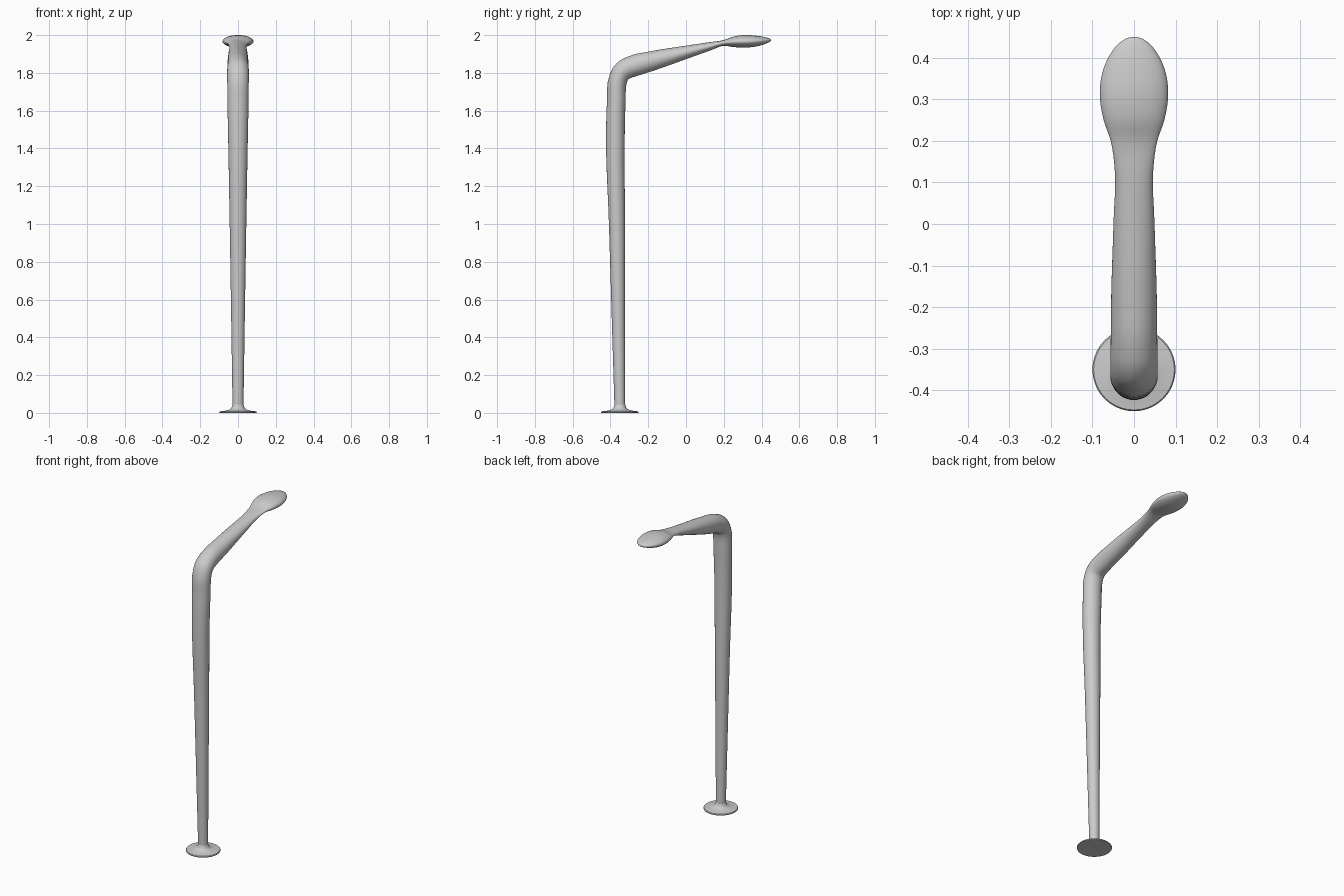
import bpy, bmesh
from math import cos, sin, tau
from mathutils import Vector

if "Cube" in bpy.data.objects:
    bpy.data.objects.remove(bpy.data.objects["Cube"])


def smooth_path(keys, steps):
    """Hermite interpolation of section keys, parametrised by chord length."""
    ks = [Vector(k) for k in keys]
    h = [(b - a).length for a, b in zip(ks, ks[1:])]
    s = [(b - a) / d for a, b, d in zip(ks, ks[1:], h)]
    m = [s[0]] + [(s[i - 1] * h[i] + s[i] * h[i - 1]) / (h[i - 1] + h[i])
                  for i in range(1, len(s))] + [s[-1]]
    out = []
    for i, d in enumerate(h):
        for j in range(steps):
            t = j / steps
            out.append(ks[i] * (2*t**3 - 3*t**2 + 1) + m[i] * d * (t**3 - 2*t**2 + t)
                       + ks[i+1] * (3*t**2 - 2*t**3) + m[i+1] * d * (t**3 - t**2))
    return out + [ks[-1]]


def loft(name, sections, sides=40):
    """Skin ellipses given as (outer y, outer z, inner y, inner z, half width)."""
    bm = bmesh.new()
    rings = []
    for y1, z1, y2, z2, w in sections:
        a, b = Vector((0, y1, z1)), Vector((0, y2, z2))
        c, r = (a + b) / 2, (a - b) / 2
        rings.append([bm.verts.new(c + Vector((w * cos(tau*i/sides), 0, 0)) + r * sin(tau*i/sides))
                      for i in range(sides)])
    for p, q in zip(rings, rings[1:]):
        for i in range(sides):
            j = (i + 1) % sides
            bm.faces.new((p[i], p[j], q[j], q[i]))
    bm.faces.new(rings[0])
    bm.faces.new(rings[-1])
    bmesh.ops.recalc_face_normals(bm, faces=bm.faces)
    mesh = bpy.data.meshes.new(name)
    bm.to_mesh(mesh)
    bm.free()
    obj = bpy.data.objects.new(name, mesh)
    bpy.context.collection.objects.link(obj)
    bpy.ops.object.select_all(action='DESELECT')
    obj.select_set(True)
    bpy.context.view_layer.objects.active = obj
    bpy.ops.object.shade_smooth_by_angle()
    return obj


# Round foot flaring up into the pole
foot = [(0.099, 0), (0.1, 0.004), (0.097, 0.008), (0.07, 0.011), (0.05, 0.015),
        (0.039, 0.021), (0.033, 0.03), (0.029, 0.045)]
loft("foot", [(-0.35 - r, z, -0.35 + r, z, r) for r, z in foot])

# Pole, bent arm and flattened lamp head as one continuous sweep
pole = [
    (-0.379, 0.04, -0.322, 0.04, 0.029),
    (-0.393, 0.5, -0.323, 0.5, 0.036),
    (-0.408, 1.0, -0.323, 1.0, 0.044),
    (-0.423, 1.5, -0.324, 1.5, 0.053),
    (-0.418, 1.65, -0.320, 1.64, 0.056),
    (-0.404, 1.79, -0.313, 1.75, 0.057),
    (-0.385, 1.83, -0.305, 1.765, 0.057),
    (-0.35, 1.865, -0.29, 1.774, 0.057),
    (-0.30, 1.889, -0.265, 1.782, 0.056),
    (-0.20, 1.912, -0.165, 1.814, 0.055),
    (-0.0, 1.944, 0.02, 1.880, 0.049),
    (0.12, 1.962, 0.13, 1.919, 0.046),
    (0.20, 1.974, 0.20, 1.943, 0.056),
    (0.25, 1.992, 0.25, 1.937, 0.073),
    (0.31, 2.0, 0.31, 1.934, 0.082),
    (0.36, 1.998, 0.36, 1.938, 0.077),
    (0.41, 1.991, 0.41, 1.950, 0.056),
    (0.437, 1.984, 0.437, 1.961, 0.033),
    (0.447, 1.979, 0.447, 1.967, 0.016),
    (0.45, 1.974, 0.45, 1.972, 0.003),
]
loft("pole_arm_and_lamp_head", smooth_path(pole, 4))
